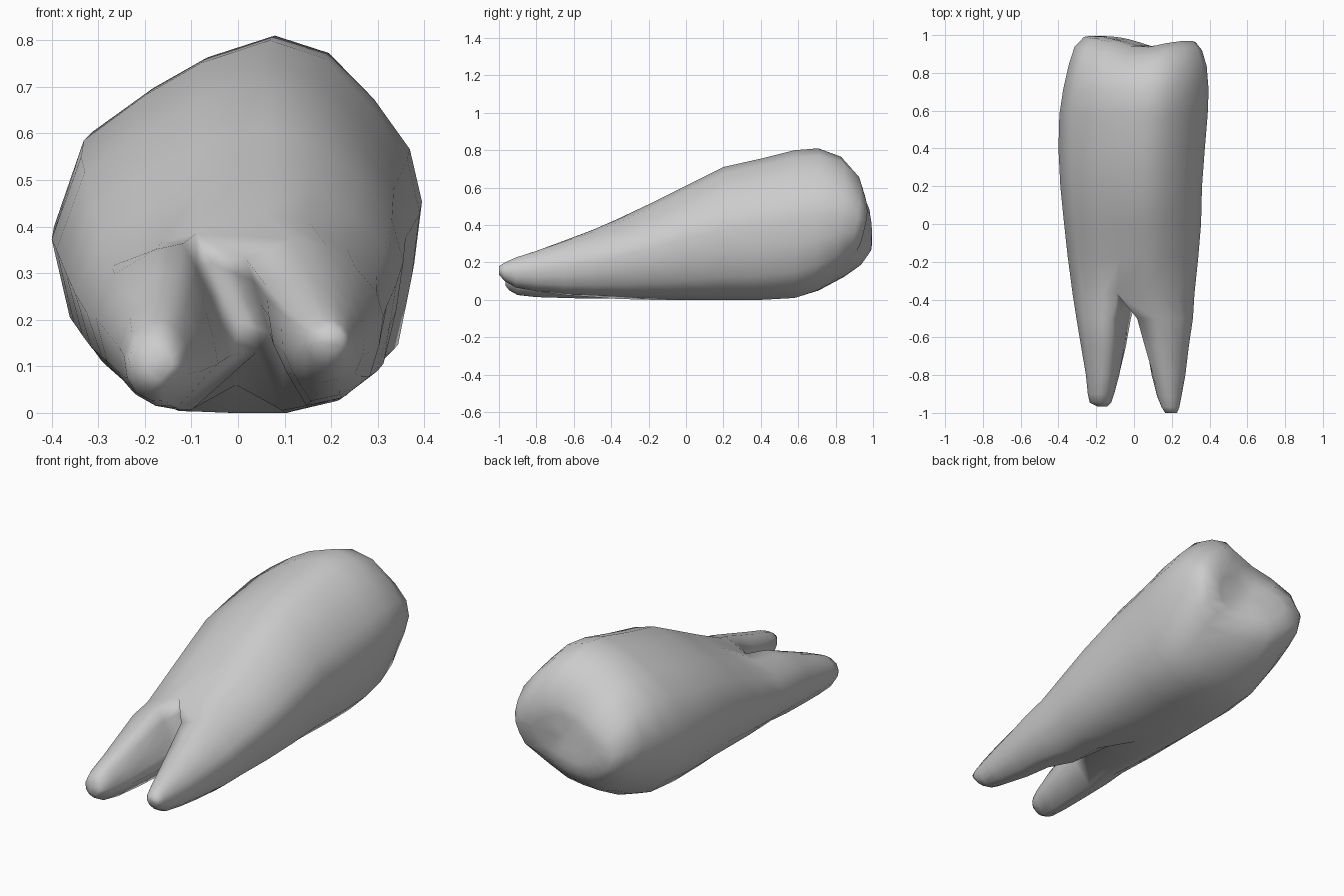
import bpy, bmesh, math

cube = bpy.data.objects.get("Cube")
if cube:
    bpy.data.objects.remove(cube, do_unlink=True)

enamel = bpy.data.materials.new("pale_grey_enamel")
enamel.use_nodes = True
colour = (0.6, 0.6, 0.6, 1)
enamel.diffuse_color = colour
enamel.node_tree.nodes["Principled BSDF"].inputs["Base Color"].default_value = colour

# Lopsided crown outline, clockwise from the upper split point
OUTLINE = [(-.08, .76), (.07, .81), (.19, .77), (.29, .665), (.37, .55), (.397, .43),
           (.38, .29), (.35, .14), (.25, .04), (.12, 0), (0, 0), (-.12, .005),
           (-.2, .035), (-.29, .12), (-.36, .22), (-.4, .4), (-.335, .59), (-.2, .69)]
SPLIT = 10  # index of the lower split point

# Stations: y, x min, x max, z min, z max
BODY = [(-.37, -.325, .32, .005, .43), (-.18, -.35, .34, 0, .52), (0, -.37, .355, 0, .61),
        (.2, -.39, .36, 0, .71), (.4, -.4, .375, 0, .755), (.58, -.395, .39, .01, .8),
        (.71, -.375, .395, .05, .81), (.84, -.345, .385, .12, .765),
        (.93, -.315, .36, .185, .68), (.982, -.265, .325, .25, .57)]
LEFT_ROOT = [(-.5, .01, .312, .015, .375), (-.65, .045, .29, .025, .32),
             (-.8, .085, .272, .045, .265), (-.91, .12, .252, .065, .228),
             (-.97, .145, .24, .1, .2), (-1, .165, .228, .135, .18)]
RIGHT_ROOT = [(-.5, -.305, -.015, .005, .365), (-.65, -.28, -.04, .008, .305),
              (-.8, -.255, -.075, .012, .245), (-.9, -.245, -.105, .025, .2),
              (-.945, -.235, -.12, .05, .17), (-.965, -.195, -.14, .075, .13)]
ROUNDNESS = (.2, .5, .8, 1, 1, 1)

bm = bmesh.new()


def body_ring(y, x0, x1, z0, z1):
    return [bm.verts.new((x0 + (x + .4) / .797 * (x1 - x0), y, z0 + z / .81 * (z1 - z0)))
            for x, z in OUTLINE]


def root_ring(shape, roundness, y, x0, x1, z0, z1):
    """Fit the fork's outline to a station, blending it towards an ellipse."""
    ring = []
    for u, w in shape:
        a = math.atan2(w, u)
        u += (math.cos(a) - u) * roundness
        w += (math.sin(a) - w) * roundness
        ring.append(bm.verts.new(((x0 + x1) / 2 + (x1 - x0) / 2 * u, y,
                                  (z0 + z1) / 2 + (z1 - z0) / 2 * w)))
    return ring


def normalised(values):
    low, high = min(values), max(values)
    return [2 * (v - low) / (high - low) - 1 for v in values]


def bridge(a, b):
    n = len(a)
    for i in range(n):
        bm.faces.new((a[i], a[(i + 1) % n], b[(i + 1) % n], b[i]))


# Crown and trunk
rings = [body_ring(*s) for s in BODY]
for a, b in zip(rings, rings[1:]):
    bridge(a, b)

# Rounded biting end, closed with shrinking rings
last = rings[-1]
for scale in (.66, .33):
    inner = [bm.verts.new((.03 + (v.co.x - .03) * scale, .99, .41 + (v.co.z - .41) * scale))
             for v in rings[-1]]
    bridge(last, inner)
    last = inner
tip = bm.verts.new((.03, .99, .41))
for i in range(len(last)):
    bm.faces.new((last[i], last[(i + 1) % len(last)], tip))

# Two cusps: a twist across the biting end and a broad slanted groove
for v in bm.verts:
    x, y, z = v.co
    if y > .65:
        weight = min(1, (y - .65) / .28)
        d = (x - .07) * .9 + (z - .5) * .43
        groove = math.exp(-(d / .15) ** 2) * weight
        v.co.y += .35 * x * (z - .5) * weight - .05 * groove

# Arched fork between the roots, hollowed further back underneath
first = rings[0]
top, bottom = first[0], first[SPLIT]
top.co = (-.09, -.37, .385)
bottom.co = (.04, -.3, .13)
rings[1][SPLIT].co.z = .06
web = []
for k in (1, 2, 3):
    p = bottom.co.lerp(top.co, k / 4)
    p.y += .02 * math.sin(math.pi * k / 4)
    web.append(bm.verts.new(p))

# Two tapering roots
left_start = first[:SPLIT + 1] + web
right_start = first[SPLIT:] + [top] + web[::-1]
for start, stations in ((left_start, LEFT_ROOT), (right_start, RIGHT_ROOT)):
    shape = list(zip(normalised([v.co.x for v in start]),
                     normalised([v.co.z for v in start])))
    previous = start
    for roundness, station in zip(ROUNDNESS, stations):
        ring = root_ring(shape, roundness, *station)
        bridge(previous, ring)
        previous = ring
    bm.faces.new(previous)

bmesh.ops.recalc_face_normals(bm, faces=bm.faces)
mesh = bpy.data.meshes.new("molar_tooth")
bm.to_mesh(mesh)
bm.free()
mesh.materials.append(enamel)
tooth = bpy.data.objects.new("molar_tooth", mesh)
bpy.context.collection.objects.link(tooth)
mesh.shade_smooth()
